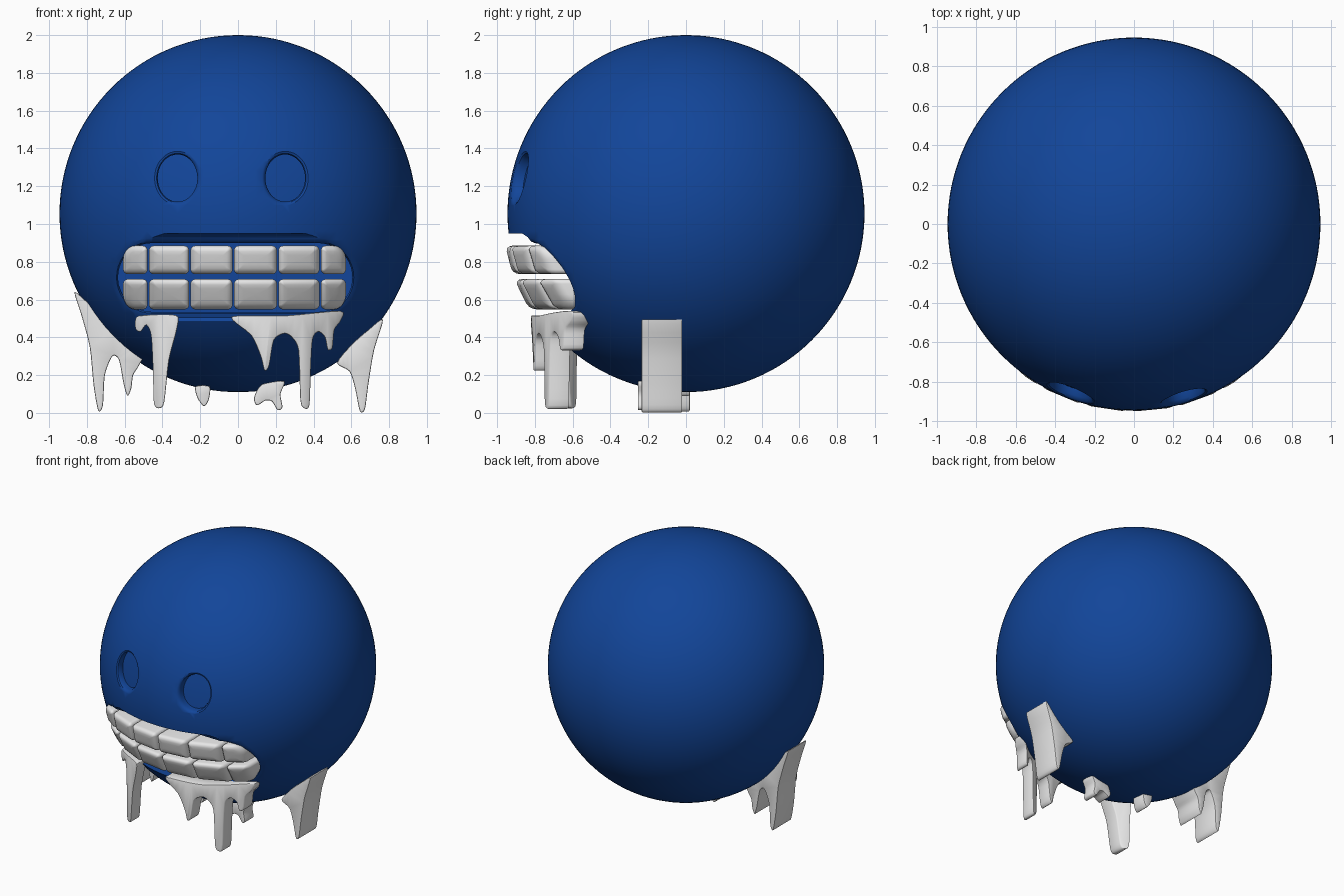
import bpy, bmesh, math
from mathutils import Vector

if "Cube" in bpy.data.objects:
    bpy.data.objects.remove(bpy.data.objects["Cube"])

R, CZ = 0.945, 1.055  # head radius and centre height


def material(name, colour):
    m = bpy.data.materials.new(name)
    m.use_nodes = True
    m.diffuse_color = (*colour, 1)
    bsdf = m.node_tree.nodes["Principled BSDF"]
    bsdf.inputs["Base Color"].default_value = (*colour, 1)
    bsdf.inputs["Roughness"].default_value = 0.6
    return m


BLUE = material("deep blue", (0.006, 0.06, 0.32))
WHITE = material("frost white", (0.8, 0.8, 0.8))


def add_object(name, bm, mat):
    bmesh.ops.remove_doubles(bm, verts=bm.verts, dist=0.0001)
    bmesh.ops.recalc_face_normals(bm, faces=bm.faces)
    mesh = bpy.data.meshes.new(name)
    bm.to_mesh(mesh)
    bm.free()
    mesh.materials.append(mat)
    ob = bpy.data.objects.new(name, mesh)
    bpy.context.collection.objects.link(ob)
    return ob


def smooth(ob, degrees=35):
    bpy.ops.object.select_all(action="DESELECT")
    ob.select_set(True)
    bpy.context.view_layer.objects.active = ob
    bpy.ops.object.shade_smooth_by_angle(angle=math.radians(degrees))


def surface(depth, lift=0.0):
    """Depth below the front of the head, as a function of x and z."""
    return lambda x, z: depth - math.sqrt(max((R + lift) ** 2 - x * x - (z - CZ) ** 2, 0))


def flat(y):
    return lambda x, z: y


def rounded_rect(cx, cz, hw, hh, radii, offset, n=10):
    """Rounded rectangle; radii run counter-clockwise from upper +x."""
    hw, hh = hw + offset, hh + offset
    pts = []
    for q, r in enumerate(radii):
        r = max(r + offset, 0.004)
        rx, rz = min(r, hw), min(r, hh)
        sx, sz = (1, -1, -1, 1)[q], (1, 1, -1, -1)[q]
        for i in range(n + 1):
            a = math.pi / 2 * (q + i / n)
            pts.append((cx + sx * (hw - rx) + rx * math.cos(a),
                        cz + sz * (hh - rz) + rz * math.sin(a)))
    return pts


def loft(name, shape, rings, mat):
    """Join offset copies of one outline, each at its own depth."""
    bm = bmesh.new()
    loops = []
    for offset, depth in rings:
        pts = rounded_rect(*shape, offset)
        loops.append([bm.verts.new((x, depth(x, z), z)) for x, z in pts])
    n = len(loops[0])
    for a, b in zip(loops, loops[1:]):
        for i in range(n):
            j = (i + 1) % n
            bm.faces.new((a[i], a[j], b[j], b[i]))
    for loop, (_, depth) in ((loops[0], rings[0]), (loops[-1], rings[-1])):
        cx, cz = shape[:2]
        hub = bm.verts.new((cx, depth(cx, cz), cz))
        for i in range(n):
            bm.faces.new((loop[i], loop[(i + 1) % n], hub))
    return add_object(name, bm, mat)


# Head with carved eye sockets and mouth
bm = bmesh.new()
bmesh.ops.create_uvsphere(bm, u_segments=128, v_segments=64, radius=R)
bmesh.ops.translate(bm, verts=bm.verts, vec=(0, 0, CZ))
head = add_object("head", bm, BLUE)

eye_rings = [(0, surface(0.06)), (0, surface(0.025)), (0.006, surface(0.008)),
             (0.02, surface(-0.002)), (0.04, surface(-0.03)), (0.04, flat(-1.2))]
mouth_rings = [(0, flat(-0.53)), (0, surface(0.03)), (0.008, surface(0.011)),
               (0.03, surface(-0.002)), (0.05, surface(-0.03)), (0.05, flat(-1.2))]
cutters = [loft("eye_cutter", (x, 1.243, 0.105, 0.125, (1,) * 4), eye_rings, BLUE)
           for x in (-0.32, 0.25)]
cutters.append(loft("mouth_cutter", (-0.015, 0.717, 0.62, 0.182, (0.18,) * 4),
                    mouth_rings, BLUE))
for c in cutters:
    c.hide_render = True
    mod = head.modifiers.new("carve", "BOOLEAN")
    mod.operation, mod.solver, mod.object = "DIFFERENCE", "EXACT", c
carved = bpy.data.meshes.new_from_object(
    head.evaluated_get(bpy.context.evaluated_depsgraph_get()))
head.modifiers.clear()
head.data = carved
for c in cutters:
    bpy.data.objects.remove(c)
smooth(head)

# Two rows of rounded teeth following the curve of the head
LIFT, GAP = 0.025, 0.004
tooth_rings = [(0, flat(-0.52)), (0, surface(0.035, LIFT)), (-0.004, surface(0.018, LIFT)),
               (-0.014, surface(0.005, LIFT)), (-0.03, surface(0, LIFT)),
               (-0.05, surface(0, LIFT))]
edges = [-0.612, -0.475, -0.255, -0.025, 0.21, 0.435, 0.575]
for row, low, high in (("upper", 0.735, 0.885), ("lower", 0.548, 0.708)):
    for i, (x0, x1) in enumerate(zip(edges, edges[1:])):
        radii = [0.025] * 4
        if i in (0, 5):  # end teeth round off at the mouth corners
            corner = {(0, "upper"): 1, (0, "lower"): 2, (5, "upper"): 0, (5, "lower"): 3}
            radii[corner[i, row]] = 0.12
        shape = ((x0 + x1) / 2, (low + high) / 2,
                 (x1 - x0) / 2 - GAP, (high - low) / 2, radii)
        smooth(loft(f"{row}_tooth_{i + 1}", shape, tooth_rings, WHITE), 60)


def spline(points, steps=4):
    """Closed smooth curve through the points."""
    p = [Vector(q) for q in points]
    n = len(p)
    out = []
    for i in range(n):
        a, b, c, d = p[i - 1], p[i], p[(i + 1) % n], p[(i + 2) % n]
        m0, m1 = (c - a) * 0.4, (d - b) * 0.4
        for k in range(steps):
            t = k / steps
            out.append(b * (2 * t**3 - 3 * t**2 + 1) + m0 * (t**3 - 2 * t**2 + t)
                       + c * (3 * t**2 - 2 * t**3) + m1 * (t**3 - t**2))
    return out


def icicle(name, outline, front, thick, bend=0.0):
    """Slab cut to a dripping outline, optionally bent around the head."""
    bm = bmesh.new()
    face = bm.faces.new([bm.verts.new((x, front, z)) for x, z in spline(outline)])
    ext = bmesh.ops.extrude_face_region(bm, geom=[face], use_keep_orig=True)
    moved = [v for v in ext["geom"] if isinstance(v, bmesh.types.BMVert)]
    bmesh.ops.translate(bm, verts=moved, vec=(0, thick, 0))
    bmesh.ops.recalc_face_normals(bm, faces=bm.faces)
    rim = [e for e in bm.edges if abs(e.verts[0].co.y - e.verts[1].co.y) < 0.001]
    bmesh.ops.bevel(bm, geom=rim, offset=0.007, segments=2, profile=0.5, affect="EDGES")
    if bend:
        for i in range(-13, 14):
            bmesh.ops.bisect_plane(bm, geom=bm.verts[:] + bm.edges[:] + bm.faces[:],
                                   plane_co=(i * 0.043, 0, 0), plane_no=(1, 0, 0))
    bmesh.ops.triangulate(bm, faces=[f for f in bm.faces if len(f.verts) > 4])
    if bend:
        for v in bm.verts:
            v.co.y -= math.sqrt(bend**2 - v.co.x**2)
    smooth(add_object(name, bm, WHITE), 40)


# Icicles under the mouth
icicle("mouth_icicle_small", [
    (-.545, .48), (-.52, .515), (-.33, .518), (-.322, .45), (-.365, .28), (-.39, .06),
    (-.415, .025), (-.445, .05), (-.45, .23), (-.46, .41), (-.485, .465), (-.515, .43),
    (-.54, .44)], 0, 0.11, 0.82)
icicle("mouth_icicle_large", [
    (-.035, .51), (.25, .515), (.54, .54), (.545, .49), (.51, .44), (.5, .345), (.475, .335),
    (.46, .4), (.425, .43), (.395, .39), (.385, .23), (.378, .04), (.35, .025), (.33, .07),
    (.32, .33), (.285, .4), (.245, .42), (.19, .385), (.165, .25), (.14, .225), (.12, .3),
    (.07, .41)], 0, 0.11, 0.82)

# Icicles at the sides
icicle("right_side_icicle", [
    (-.865, .64), (-.83, .52), (-.785, .35), (-.765, .15), (-.74, .012), (-.715, .04),
    (-.705, .2), (-.665, .3), (-.63, .28), (-.605, .15), (-.585, .09), (-.565, .13),
    (-.555, .2), (-.525, .25), (-.5, .33), (-.65, .45), (-.78, .57)], -0.2, 0.22)
icicle("left_side_icicle", [
    (.768, .495), (.72, .33), (.69, .15), (.672, .02), (.645, .01), (.62, .13),
    (.59, .22), (.525, .265), (.6, .36), (.69, .44)], -0.235, 0.215)

# Drips under the head
icicle("small_drip", [
    (-.225, .14), (-.15, .14), (-.155, .07), (-.18, .035), (-.215, .08)], -0.185, 0.11)
icicle("wide_drip", [
    (.245, .168), (.125, .15), (.085, .08), (.1, .04), (.145, .065), (.18, .06),
    (.21, .015), (.235, .03), (.225, .1)], -0.255, 0.11)
